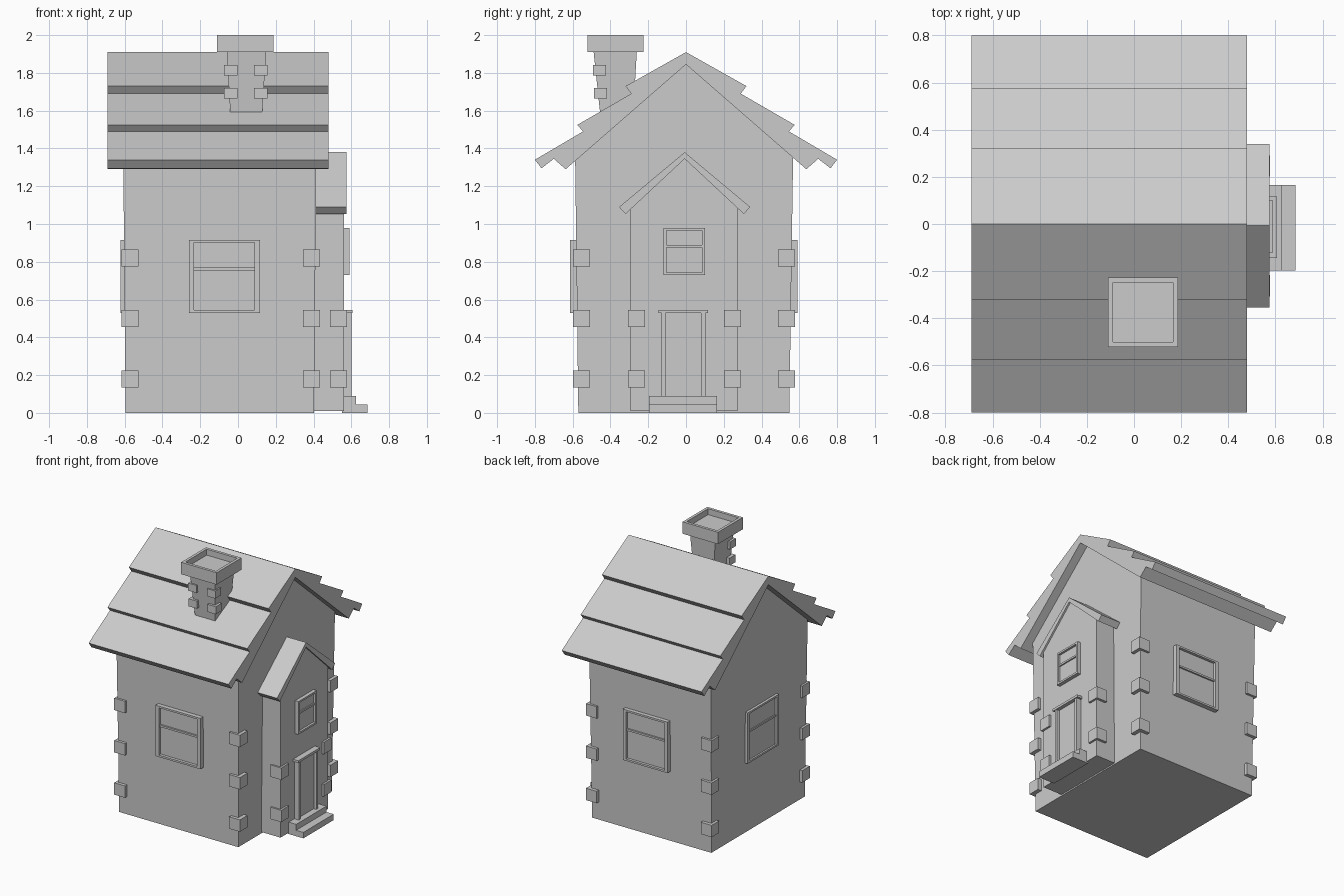
import bpy, bmesh
from mathutils import Matrix
from math import pi

if "Cube" in bpy.data.objects:
    bpy.data.objects.remove(bpy.data.objects["Cube"])


def finish(name, bm):
    bmesh.ops.recalc_face_normals(bm, faces=bm.faces)
    me = bpy.data.meshes.new(name)
    bm.to_mesh(me)
    bm.free()
    ob = bpy.data.objects.new(name, me)
    bpy.context.collection.objects.link(ob)
    return ob


def add_box(bm, x0, x1, y0, y1, z0, z1):
    m = Matrix.Translation(((x0 + x1) / 2, (y0 + y1) / 2, (z0 + z1) / 2))
    m = m @ Matrix.Diagonal((x1 - x0, y1 - y0, z1 - z0, 1))
    bmesh.ops.create_cube(bm, size=1, matrix=m)


def boxes(name, *dims):
    bm = bmesh.new()
    for d in dims:
        add_box(bm, *d)
    return finish(name, bm)


def prism(name, profile, x0, x1):
    """Extrude a (y, z) profile along x."""
    bm = bmesh.new()
    face = bm.faces.new([bm.verts.new((x0, y, z)) for y, z in profile])
    ext = bmesh.ops.extrude_face_region(bm, geom=[face])
    verts = [v for v in ext["geom"] if isinstance(v, bmesh.types.BMVert)]
    bmesh.ops.translate(bm, verts=verts, vec=(x1 - x0, 0, 0))
    return finish(name, bm)


def mirrored(half, cy=0.0):
    """Complete a half profile that runs from top ridge to bottom ridge."""
    return [(cy + y, z) for y, z in half] + [(cy - y, z) for y, z in half[-2:0:-1]]


def window(name, loc, rot, w, h, out, bar, split):
    """Frame facing local -y, wall plane at local y = 0, origin bottom centre."""
    bm = bmesh.new()
    a, back = w / 2, 0.02
    add_box(bm, -a, -a + bar, -out, back, 0, h)
    add_box(bm, a - bar, a, -out, back, 0, h)
    add_box(bm, -a + bar, a - bar, -out, back, 0, 0.014)
    add_box(bm, -a + bar, a - bar, -out, back, h - 0.014, h)
    add_box(bm, -a + bar, a - bar, -out * 0.75, back, split, split + 0.014)
    add_box(bm, -a + bar, a - bar, -out * 0.4, back, 0.014, h - 0.014)
    ob = finish(name, bm)
    ob.data.transform(Matrix.Translation(loc) @ Matrix.Rotation(rot, 4, 'Z'))
    return ob


# Main walls: slightly flared upward, gable ends left and right
body = prism("house_walls", [(-0.57, 0), (0.547, 0), (0.567, 1.36), (0, 1.85), (-0.587, 1.36)], -0.595, 0.402)
for v in body.data.vertices:
    v.co.x += (0.012 if v.co.x > 0 else -0.012) * min(v.co.z / 1.3, 1.2)

# Stepped three-course roof
roof_half = [(0, 1.91), (0.32, 1.73), (0.29, 1.69), (0.575, 1.525), (0.545, 1.49),
             (0.80, 1.34), (0.765, 1.295), (0.70, 1.345), (0.637, 1.29), (0, 1.845)]
prism("main_roof", mirrored(roof_half), -0.69, 0.48)

# Entrance bay and its small roof
prism("porch_walls", [(-0.295, 0.01), (0.272, 0.01), (0.272, 1.10), (-0.01, 1.355), (-0.295, 1.10)], 0.38, 0.562)
prism("porch_roof", mirrored([(0, 1.38), (0.347, 1.09), (0.313, 1.053), (0, 1.345)], -0.007), 0.39, 0.575)

# Door, frame and steps
boxes("door_frame", (0.54, 0.60, -0.13, -0.108, 0.08, 0.53),
      (0.54, 0.60, 0.08, 0.102, 0.08, 0.53),
      (0.54, 0.606, -0.145, 0.117, 0.528, 0.546))
boxes("door", (0.54, 0.578, -0.108, 0.08, 0.08, 0.528))
boxes("steps", (0.55, 0.625, -0.197, 0.165, 0.045, 0.09),
      (0.55, 0.685, -0.197, 0.165, 0, 0.045))

# Windows
window("front_window", (-0.072, -0.578, 0.53), 0, 0.375, 0.385, 0.037, 0.027, 0.225)
window("back_window", (-0.072, 0.557, 0.53), pi, 0.375, 0.385, 0.034, 0.027, 0.225)
window("left_window", (-0.601, -0.035, 0.53), -pi / 2, 0.375, 0.385, 0.022, 0.027, 0.225)
window("porch_window", (0.562, -0.01, 0.73), pi / 2, 0.22, 0.25, 0.028, 0.016, 0.145)

# Corner stones of house and entrance bay
s = 0.09
boxes("house_corner_stones", *[(x, x + s, y, y + s, z, z + s)
      for z in (0.135, 0.455, 0.775) for x in (-0.618, 0.344) for y in (-0.597, 0.486)])
boxes("porch_corner_stones", *[(0.487, 0.577, y, y + s, z, z + s)
      for z in (0.135, 0.455) for y in (-0.307, 0.201)])

# Chimney shaft, flaring toward the top
bm = bmesh.new()
add_box(bm, -0.06, 0.15, -0.49, -0.26, 1.5, 1.92)
for v in bm.verts:
    if v.co.z < 1.7:
        v.co.x = 0.043 + (v.co.x - 0.045) * 0.75
        v.co.y = -0.365 + (v.co.y + 0.375) * 0.7
finish("chimney_shaft", bm)

# Chimney cap with a recessed top
bm = bmesh.new()
add_box(bm, -0.11, 0.187, -0.522, -0.226, 1.91, 2.0)
top = max(bm.faces, key=lambda f: f.calc_center_median().z)
bmesh.ops.inset_region(bm, faces=[top], thickness=0.03)
ext = bmesh.ops.extrude_discrete_faces(bm, faces=[top])
bmesh.ops.translate(bm, verts=ext["faces"][0].verts, vec=(0, 0, -0.045))
finish("chimney_cap", bm)

# Chimney corner stones on the front edges
boxes("chimney_stones", *[(x, x + 0.07, y, y + 0.07, z, z + 0.057)
      for z, y in ((1.664, -0.487), (1.785, -0.493)) for x in (-0.073, 0.085)])
